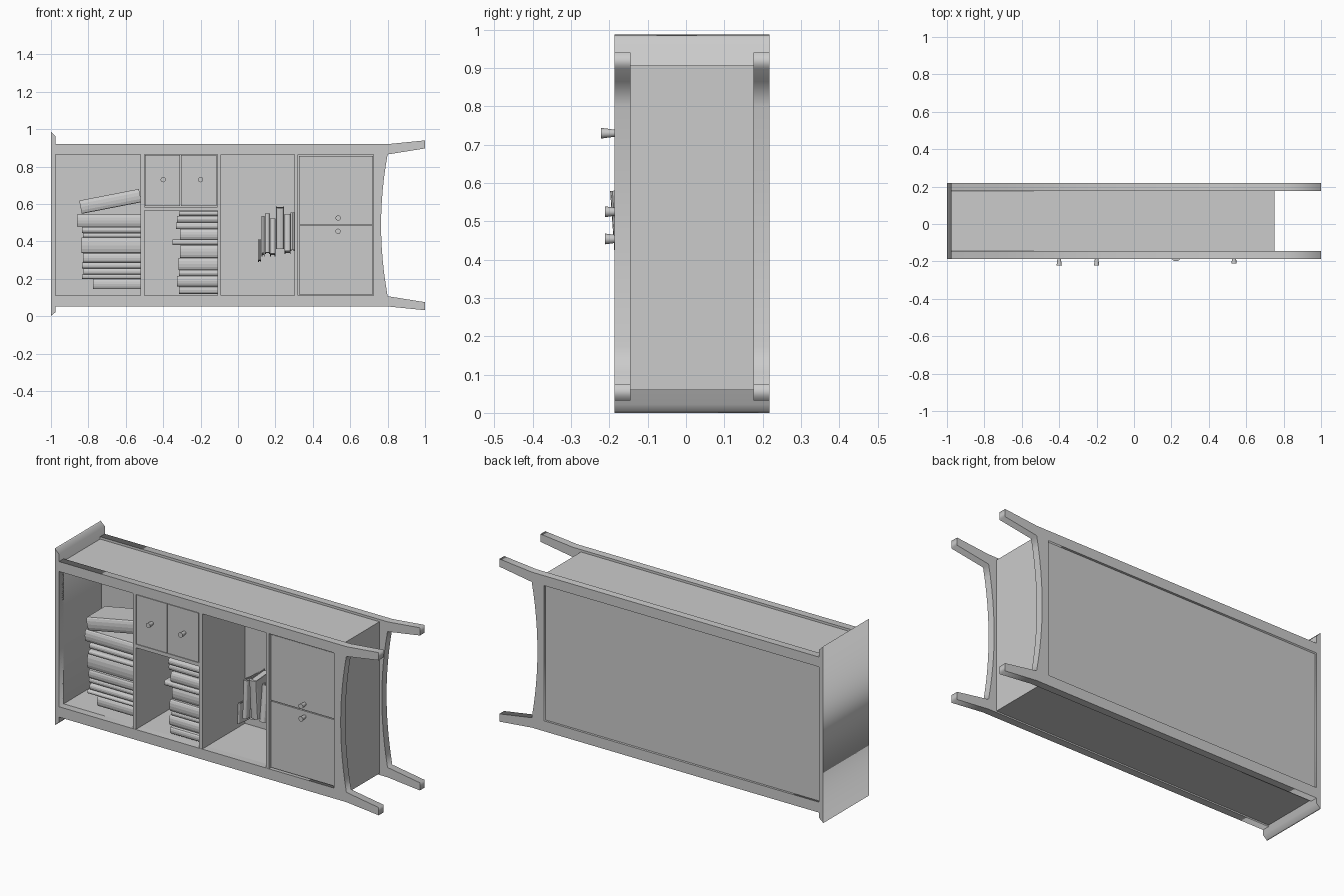
import bpy, bmesh, math, random
from mathutils import Matrix, Vector

if "Cube" in bpy.data.objects:
    bpy.data.objects.remove(bpy.data.objects["Cube"])

random.seed(4)
FRONT, BACK, MID = -0.187, 0.218, 0.4875


def box(name, x, y, z):
    bm = bmesh.new()
    bmesh.ops.create_cube(bm, size=1)
    for v in bm.verts:
        v.co = Vector([(a + b) / 2 + c * (b - a) for (a, b), c in zip((x, y, z), v.co)])
    return finish(name, bm)


def finish(name, bm):
    bmesh.ops.recalc_face_normals(bm, faces=bm.faces[:])
    me = bpy.data.meshes.new(name)
    bm.to_mesh(me)
    bm.free()
    ob = bpy.data.objects.new(name, me)
    bpy.context.collection.objects.link(ob)
    return ob


def plate(name, loops, y0, y1):
    """Flat x-z outline (with optional holes) extruded from y0 to y1."""
    cu = bpy.data.curves.new(name + "_outline", 'CURVE')
    cu.dimensions, cu.fill_mode, cu.extrude = '2D', 'BOTH', (y1 - y0) / 2
    for pts in loops:
        s = cu.splines.new('POLY')
        s.points.add(len(pts) - 1)
        for p, (x, z) in zip(s.points, pts):
            p.co = (x, z, 0, 1)
        s.use_cyclic_u = True
    tmp = bpy.data.objects.new(name + "_outline", cu)
    bpy.context.collection.objects.link(tmp)
    bpy.context.view_layer.update()
    me = bpy.data.meshes.new_from_object(tmp.evaluated_get(bpy.context.evaluated_depsgraph_get()))
    bpy.data.objects.remove(tmp)
    bm = bmesh.new()
    bm.from_mesh(me)
    bmesh.ops.remove_doubles(bm, verts=bm.verts[:], dist=1e-5)
    bm.transform(Matrix.Translation((0, (y0 + y1) / 2, 0)) @ Matrix.Rotation(math.pi / 2, 4, 'X'))
    return finish(name, bm)


# Front and back frames with splayed legs and a curved apron
half = [(-0.975, 0.92), (0.8, 0.92), (1, 0.94), (1, 0.897), (0.8, 0.865)]
arc = [(0.765 + 0.035 * t * t, MID + 0.3775 * t) for t in [1 - i / 6 for i in range(1, 12)]]
outer = half + arc + [(x, 2 * MID - z - 0.003) for x, z in reversed(half)]
hole = [(-0.975, 0.11), (0.725, 0.11), (0.725, 0.865), (-0.975, 0.865)]
plate("front_frame", [outer, hole], FRONT, -0.145)
plate("back_frame", [outer, hole], 0.176, BACK)

# Flared cap plate
plate("cap_plate", [[(-1, 0), (-1, 0.987), (-0.996, 0.982), (-0.975, 0.962),
                     (-0.975, 0.022), (-0.996, 0.005)]], FRONT, BACK)

# Carcass panels
box("lower_side", (-0.975, 0.75), (-0.145, 0.176), (0.06, 0.11))
box("upper_side", (-0.975, 0.75), (-0.145, 0.176), (0.865, 0.907))
box("end_panel", (0.725, 0.75), (-0.145, 0.176), (0.11, 0.865))
box("back_panel", (-0.975, 0.725), (0.19, 0.205), (0.11, 0.865))

# Dividers between compartments
for x0, x1 in ((-0.52, -0.5), (-0.11, -0.09), (0.302, 0.322)):
    box("divider", (x0, x1), (-0.185, 0.19), (0.11, 0.865))
box("short_divider", (-0.5, -0.11), (-0.185, 0.19), (0.565, 0.585))

# Drawer fronts and doors
for x0, x1 in ((-0.497, -0.309), (-0.306, -0.115)):
    box("drawer_front", (x0, x1), (-0.186, -0.16), (0.588, 0.862))
for z0, z1 in ((0.115, 0.485), (0.49, 0.857)):
    box("door", (0.326, 0.722), (-0.175, -0.155), (z0, z1))


def knob(x, z, y0, y1):
    bm = bmesh.new()
    bmesh.ops.create_cone(bm, cap_ends=True, segments=16, radius1=0.009, radius2=0.014,
                          depth=y0 - y1,
                          matrix=Matrix.Translation((x, (y0 + y1) / 2, z))
                          @ Matrix.Rotation(math.pi / 2, 4, 'X'))
    ob = finish("knob", bm)
    for p in ob.data.polygons:
        p.use_smooth = len(p.vertices) == 4
    

for x in (-0.4, -0.2):
    knob(x, 0.73, -0.184, -0.222)
for z in (0.525, 0.454):
    knob(0.535, z, -0.173, -0.211)


def book(thick, height, depth, matrix):
    """Book: thickness on z, height on -x from the origin, rounded spine at y=0."""
    c, r = 0.005, thick / 2
    out = [(depth, r)] + [(0.012 - 0.012 * math.cos(a), r * math.sin(a))
                          for a in [math.pi / 2 - i * math.pi / 6 for i in range(7)]] + [(depth, -r)]
    k = r - c
    inn = [(depth, -k), (0.014, -k), (0.014, k), (depth, k)]
    bm = bmesh.new()
    f = bm.faces.new([bm.verts.new((0, y, z)) for y, z in out + inn])
    ext = bmesh.ops.extrude_face_region(bm, geom=[f])
    bmesh.ops.translate(bm, vec=(-height, 0, 0),
                        verts=[g for g in ext['geom'] if isinstance(g, bmesh.types.BMVert)])
    bmesh.ops.create_cube(bm, size=1, matrix=Matrix.Translation(
        (-height / 2, (depth + 0.008) / 2, 0))
        @ Matrix.Diagonal((height - 0.012, depth - 0.02, 2 * k, 1)))
    bm.transform(matrix)
    return finish("book", bm)


# Rows of books standing on the dividers: (lower z, thickness, height)
row_a = [(0.145, 0.055, 0.255), (0.2, 0.022, 0.315), (0.222, 0.034, 0.305), (0.256, 0.03, 0.315),
         (0.286, 0.052, 0.308), (0.338, 0.082, 0.318), (0.42, 0.025, 0.308), (0.445, 0.032, 0.313),
         (0.479, 0.066, 0.34)]
row_b = [(0.12, 0.04, 0.205), (0.16, 0.056, 0.217), (0.216, 0.03, 0.205), (0.246, 0.064, 0.207),
         (0.311, 0.068, 0.2), (0.38, 0.03, 0.24), (0.41, 0.055, 0.2), (0.466, 0.035, 0.222),
         (0.502, 0.034, 0.217), (0.537, 0.022, 0.205)]
for x, y, row in ((-0.52, -0.13, row_a), (-0.11, -0.145, row_b)):
    for z, t, h in row:
        book(t, h, 0.17 + random.uniform(-0.015, 0.02),
             Matrix.Translation((x, y + random.uniform(-0.01, 0.01), z + t / 2)))

# Leaning book on top of the first row
book(0.072, 0.325, 0.17, Matrix.Translation((-0.523, -0.13, 0.645))
     @ Matrix.Rotation(math.radians(-11), 4, 'Y'))

# Flat pile of books: (right x, thickness, lower z, length, front y, twist)
pile = [(0.302, 0.02, 0.155, 0.2, -0.15, 3), (0.282, 0.034, 0.15, 0.2, -0.175, 7),
        (0.247, 0.045, 0.14, 0.22, -0.165, -4), (0.201, 0.03, 0.145, 0.19, -0.15, 6),
        (0.17, 0.026, 0.13, 0.21, -0.17, 3), (0.143, 0.018, 0.14, 0.2, -0.15, 8),
        (0.124, 0.016, 0.19, 0.11, -0.165, 4)]
for x, t, z, h, y, turn in pile:
    book(t, h, 0.14, Matrix.Translation((x - t / 2, y - 0.01, z + h / 2))
         @ Matrix.Rotation(math.radians(-turn), 4, 'X') @ Matrix.Translation((0, 0, h / 2))
         @ Matrix.Rotation(math.pi / 2, 4, 'Y'))
